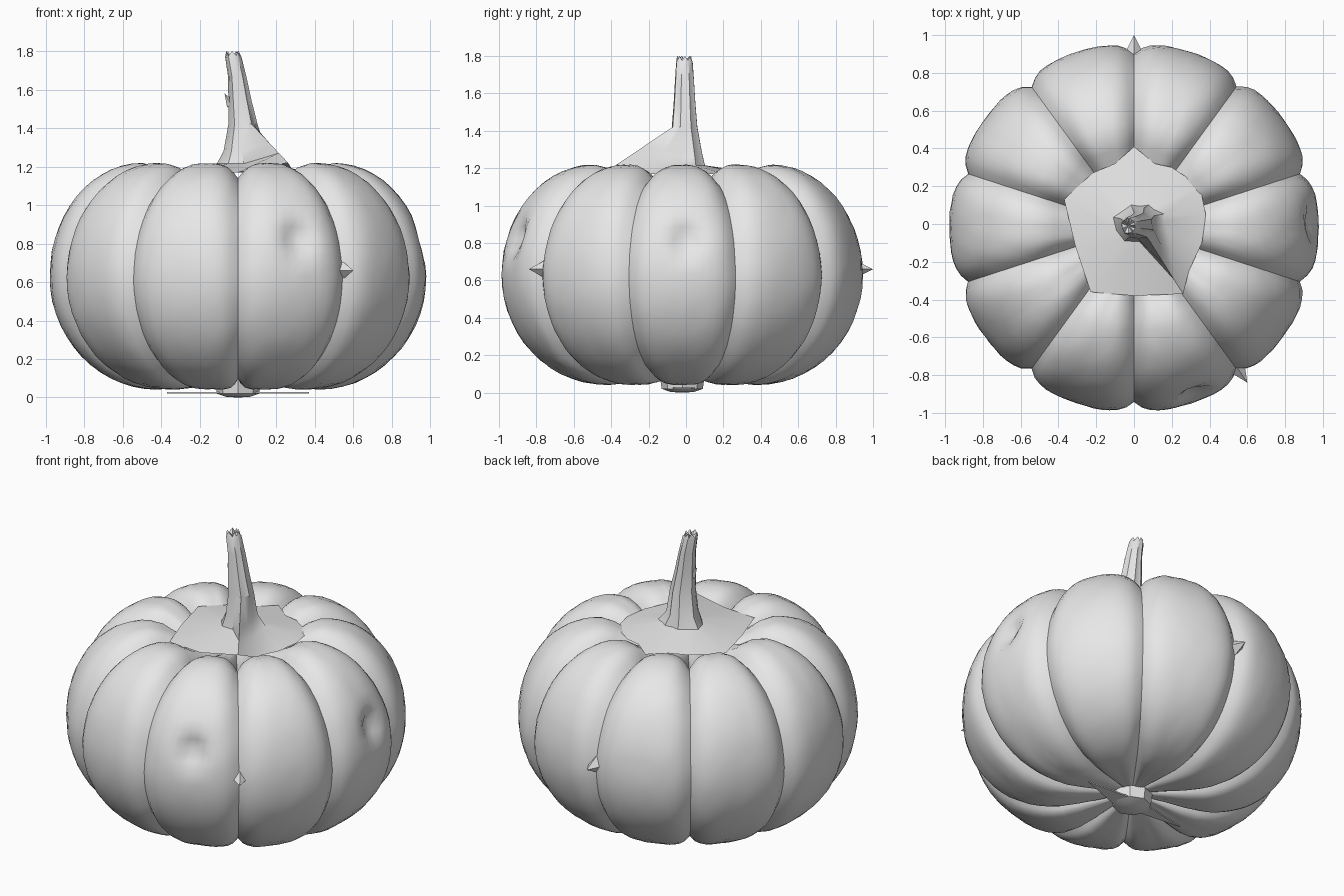
import bpy, bmesh, math, random
from mathutils import Vector

random.seed(4)
if "Cube" in bpy.data.objects:
    bpy.data.objects.remove(bpy.data.objects["Cube"], do_unlink=True)

grey = bpy.data.materials.new("plain_grey")
grey.use_nodes = True
grey.diffuse_color = (0.8, 0.8, 0.8, 1)
grey.node_tree.nodes["Principled BSDF"].inputs["Base Color"].default_value = (0.8, 0.8, 0.8, 1)


def finish(bm, name, angle):
    bmesh.ops.recalc_face_normals(bm, faces=bm.faces)
    mesh = bpy.data.meshes.new(name)
    bm.to_mesh(mesh)
    bm.free()
    mesh.materials.append(grey)
    obj = bpy.data.objects.new(name, mesh)
    bpy.context.collection.objects.link(obj)
    bpy.ops.object.select_all(action='DESELECT')
    obj.select_set(True)
    bpy.context.view_layer.objects.active = obj
    bpy.ops.object.shade_smooth_by_angle(angle=math.radians(angle))
    return obj


def loft(bm, rings, start=None, end=None):
    """Skin closed rings of points, with optional centre points as caps."""
    rows = [[bm.verts.new(p) for p in ring] for ring in rings]
    n = len(rows[0])
    for a, b in zip(rows, rows[1:]):
        for i in range(n):
            j = (i + 1) % n
            bm.faces.new((a[i], a[j], b[j], b[i]))
    for row, tip in ((rows[0], start), (rows[-1], end)):
        if tip:
            c = bm.verts.new(tip)
            for i in range(n):
                bm.faces.new((row[i], row[(i + 1) % n], c))


# Ribbed body: half-oval profile swept round, pressed in at ten grooves
CY = -0.02
MID = 0.63
profile = [(0.08, 0.09), (0.2, 0.07), (0.32, 0.05)]
STEPS = 28
for k in range(STEPS + 1):
    a = math.pi * (k / STEPS - 0.5)
    core, wide = (0.5, 0.48) if a > 0 else (0.42, 0.56)
    profile.append((core + wide * math.cos(a), MID + 0.59 * math.sin(a)))
profile += [(0.42, 1.2), (0.34, 1.15), (0.2, 1.11), (0.08, 1.1)]

LOBES, PER = 10, 14
rings = []
for k, (r, z) in enumerate(profile):
    r0, z0 = profile[max(k - 1, 0)]
    r1, z1 = profile[min(k + 1, len(profile) - 1)]
    out = Vector((z1 - z0, r0 - r1)).normalized()
    ring = []
    for i in range(LOBES * PER):
        across = abs((i % PER) / PER * 2 - 1)       # 0 at lobe middle, 1 in groove
        high = max(0, (z - MID) / 0.59)
        depth = (0.055 + 0.025 * high) * across ** (5 - 2 * high) * min(1, r / 0.4)
        depth += random.uniform(0, 0.004)
        ang = math.pi / 2 + i * math.tau / (LOBES * PER)
        rr, zz = r - out.x * depth, z - out.y * depth
        ring.append(Vector((rr * math.cos(ang), CY + rr * math.sin(ang), zz)))
    rings.append(ring)

# Two pinched dents on the skin
for dent in (Vector((0.32, -0.93, 0.83)), Vector((0.97, 0.0, 0.82))):
    inward = Vector((-dent.x, -dent.y, 0)).normalized()
    for ring in rings:
        for p in ring:
            p += inward * 0.07 * math.exp(-((p - dent).length / 0.075) ** 2)

bm = bmesh.new()
loft(bm, rings, (0, CY, 0.1), (0, CY, 1.1))
finish(bm, "ribbed_body", 50)

# Stem: ragged skirt rising into a leaning stalk with one long ridge
rim = [(0, 0.41), (-0.1, 0.32), (-0.22, 0.27), (-0.37, 0.13), (-0.31, -0.12),
       (-0.23, -0.36), (0, -0.38), (0.26, -0.37), (0.29, -0.25), (0.36, -0.1),
       (0.38, 0.05), (0.35, 0.2), (0.2, 0.3), (0.11, 0.32)]
RIDGE = 7
skirt = [Vector((x, y, 1.22 if i == RIDGE else 1.17)) for i, (x, y) in enumerate(rim)]


def stalk_ring(z, cx, cy, rx, ry, jag=0):
    ring = []
    for i, p in enumerate(skirt):
        a = math.atan2(p.y, p.x)
        w = 1.06 if i % 2 else 0.94
        ring.append(Vector((cx + rx * w * math.cos(a), cy + ry * w * math.sin(a),
                            z - jag * (i % 2))))
    return ring


foot = stalk_ring(1.215, 0.03, 0, 0.14, 0.1)
flare = stalk_ring(1.28, 0.02, 0, 0.095, 0.085)
neck = stalk_ring(1.42, 0.025, -0.01, 0.075, 0.07)
# The ridge runs straight from the neck out to one corner of the skirt
for ring, t in ((foot, 0.75), (flare, 0.5)):
    ring[RIDGE] = neck[RIDGE].lerp(skirt[RIDGE], t)
    ring[RIDGE + 1] = ring[RIDGE + 1].lerp(neck[RIDGE + 1].lerp(skirt[RIDGE + 1], t), 0.6)
bm = bmesh.new()
loft(bm, [skirt, foot, flare, neck,
          stalk_ring(1.54, 0.01, -0.01, 0.06, 0.06),
          stalk_ring(1.67, -0.005, -0.01, 0.047, 0.052),
          stalk_ring(1.77, -0.025, -0.01, 0.042, 0.045),
          stalk_ring(1.8, -0.03, -0.01, 0.036, 0.04, 0.025)],
     None, (-0.03, -0.01, 1.765))
finish(bm, "stem", 40)


# Small thorns: a knot on the stem and two chips on the skin
def thorn(name, base, tip, size):
    base, tip = Vector(base), Vector(tip)
    turn = (tip - base).to_track_quat('Z', 'Y')
    ring = [base + turn @ Vector((size * math.cos(a), size * math.sin(a), 0))
            for a in (0, math.pi / 2, math.pi, math.pi * 1.5)]
    bm = bmesh.new()
    loft(bm, [ring], base, tip)
    finish(bm, name, 20)


thorn("stem_knot", (-0.035, -0.01, 1.52), (-0.07, -0.01, 1.58), 0.025)
thorn("back_chip", (0, 0.9, 0.66), (0, 1.0, 0.66), 0.05)
thorn("front_chip", (0.54, -0.75, 0.66), (0.6, -0.84, 0.66), 0.05)

# Blossom end and the loose sliver of skin underneath
nub = [[(r * math.cos(a * math.tau / 8), CY + r * math.sin(a * math.tau / 8), z)
        for a in range(8)] for r, z in ((0.12, 0.09), (0.11, 0.02), (0.06, 0.003))]
bm = bmesh.new()
loft(bm, nub, None, (0, CY, 0))
finish(bm, "blossom_end", 40)

bm = bmesh.new()
loft(bm, [[(-0.37, -0.03, z), (0.1, -0.07, z), (0.37, 0.03, z), (0, 0.05, z)]
          for z in (0.02, 0.028)], (0, 0, 0.02), (0, 0, 0.028))
finish(bm, "underside_sliver", 30)
